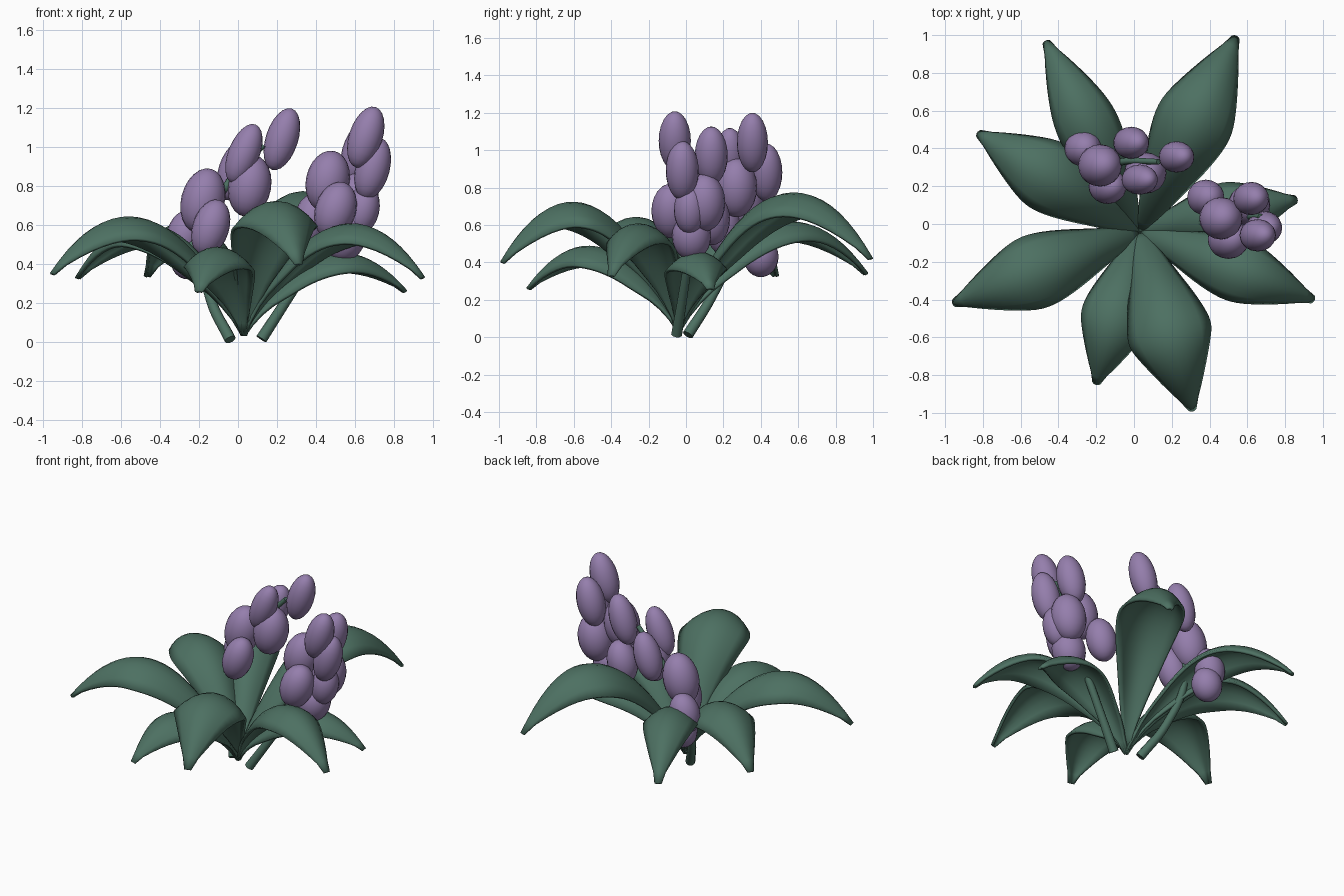
import bpy, bmesh, math
from mathutils import Vector, Matrix

cube = bpy.data.objects.get("Cube")
if cube:
    bpy.data.objects.remove(cube)


def material(name, color):
    m = bpy.data.materials.new(name)
    m.use_nodes = True
    m.diffuse_color = color
    m.node_tree.nodes["Principled BSDF"].inputs["Base Color"].default_value = color
    return m


GREEN = material("leaf green", (0.074, 0.163, 0.122, 1))
PURPLE = material("petal purple", (0.30, 0.21, 0.415, 1))


def add_object(name, bm, mat):
    bmesh.ops.recalc_face_normals(bm, faces=bm.faces)
    for f in bm.faces:
        f.smooth = True
    mesh = bpy.data.meshes.new(name)
    bm.to_mesh(mesh)
    bm.free()
    mesh.materials.append(mat)
    ob = bpy.data.objects.new(name, mesh)
    bpy.context.collection.objects.link(ob)
    return ob


ROOT = Vector((0.03, -0.04, 0.035))


def leaf(name, tip, peak, half_width, rows=22, cols=8):
    """Arching blade from the root to the tip, its edges curled to the underside."""
    tip = Vector(tip)
    run = (tip - ROOT).to_2d()
    out = run.normalized().to_3d()
    side = Vector((-out.y, out.x, 0))
    bm = bmesh.new()
    grid = []
    for i in range(rows + 1):
        u = i / rows
        if u < 0.6:
            t = 1 - u / 0.6
            z = peak - (peak - ROOT.z) * t ** 2
            slope = 2 * (peak - ROOT.z) * t / 0.6
        else:
            t = (u - 0.6) / 0.4
            z = peak - (peak - tip.z) * t ** 2
            slope = -2 * (peak - tip.z) * t / 0.4
        under = (out * slope - Vector((0, 0, run.length))).normalized()
        # outline is fullest past the middle, with a narrow base and tip
        w = half_width * max(0, math.sin(math.pi * u)) ** 0.88 * (0.9 + 0.32 * u)
        w = max(w, 0.016)
        sag = 0.6 * w * min(1, u / 0.2)
        row = []
        for j in range(cols + 1):
            v = 2 * j / cols - 1
            p = Vector((ROOT.x + run.x * u, ROOT.y + run.y * u, z))
            row.append(bm.verts.new(p + side * w * v + under * sag * v * v))
        grid.append(row)
    for a, b in zip(grid, grid[1:]):
        for j in range(cols):
            bm.faces.new((a[j], a[j + 1], b[j + 1], b[j]))
    ob = add_object(name, bm, GREEN)
    mod = ob.modifiers.new("thickness", "SOLIDIFY")
    mod.thickness = 0.018
    mod.offset = 0


LEAVES = [
    ((0.54, 0.99, 0.42), 0.765, 0.19),
    ((-0.465, 0.965, 0.34), 0.61, 0.15),
    ((-0.825, 0.48, 0.33), 0.6, 0.175),
    ((-0.955, -0.42, 0.35), 0.635, 0.18),
    ((-0.2, -0.845, 0.26), 0.48, 0.165),
    ((0.31, -0.985, 0.40), 0.715, 0.205),
    ((0.95, -0.4, 0.33), 0.6, 0.155),
    ((0.86, 0.13, 0.26), 0.45, 0.15),
]
for n, (tip, peak, width) in enumerate(LEAVES, 1):
    leaf(f"leaf_{n}", tip, peak, width)


def stem(name, points):
    """Tube along a smooth path, capped at both ends."""
    curve = bpy.data.curves.new(name, "CURVE")
    curve.dimensions = "3D"
    curve.bevel_depth = 0.03
    curve.bevel_resolution = 3
    curve.use_fill_caps = True
    spline = curve.splines.new("BEZIER")
    spline.bezier_points.add(len(points) - 1)
    for i, (bp, p) in enumerate(zip(spline.bezier_points, points)):
        bp.co = p
        bp.handle_left_type = bp.handle_right_type = "AUTO"
        bp.radius = 1 - 0.5 * i / (len(points) - 1)
    curve.materials.append(GREEN)
    ob = bpy.data.objects.new(name, curve)
    bpy.context.collection.objects.link(ob)


stem("back_stem", [(-0.04, 0.01, 0.012), (-0.14, 0.14, 0.22), (-0.18, 0.27, 0.5),
                   (-0.06, 0.33, 0.8), (0.13, 0.33, 1.01)])
stem("side_stem", [(0.12, -0.05, 0.015), (0.24, -0.02, 0.2), (0.42, 0.02, 0.48),
                   (0.58, 0.04, 0.76), (0.67, 0.04, 0.98)])


def bud(name, center, radius, length, tilt):
    """Egg-shaped flower bud leaning toward +x."""
    bm = bmesh.new()
    bmesh.ops.create_uvsphere(bm, u_segments=20, v_segments=12, radius=1)
    bm.transform(Matrix.Translation(center)
                 @ Matrix.Rotation(math.radians(tilt), 4, "Y")
                 @ Matrix.Diagonal((radius, radius, length, 1)))
    add_object(name, bm, PURPLE)


# centre, radius, half length, lean in degrees
BACK_BUDS = [
    ((0.225, 0.355, 1.04), 0.083, 0.165, 18),
    ((0.03, 0.235, 0.965), 0.08, 0.162, 22),
    ((-0.015, 0.43, 0.88), 0.085, 0.16, 18),
    ((0.06, 0.27, 0.8), 0.11, 0.16, 10),
    ((-0.18, 0.31, 0.725), 0.112, 0.168, 14),
    ((-0.14, 0.2, 0.585), 0.094, 0.15, 18),
    ((-0.27, 0.4, 0.55), 0.095, 0.13, 15),
    ((-0.25, 0.4, 0.43), 0.095, 0.11, 15),
]
SIDE_BUDS = [
    ((0.655, -0.06, 1.05), 0.086, 0.163, 18),
    ((0.62, 0.135, 0.97), 0.088, 0.16, 15),
    ((0.69, -0.02, 0.89), 0.088, 0.162, 15),
    ((0.46, 0.03, 0.825), 0.112, 0.158, 12),
    ((0.61, 0.1, 0.72), 0.11, 0.155, 10),
    ((0.5, -0.08, 0.675), 0.105, 0.15, 18),
    ((0.64, 0.02, 0.68), 0.085, 0.13, 12),
    ((0.38, 0.14, 0.63), 0.095, 0.14, 15),
    ((0.55, 0.03, 0.54), 0.105, 0.13, 14),
]
for group, buds in (("back", BACK_BUDS), ("side", SIDE_BUDS)):
    for n, (center, radius, length, tilt) in enumerate(buds, 1):
        bud(f"{group}_bud_{n}", center, radius, length, tilt)
